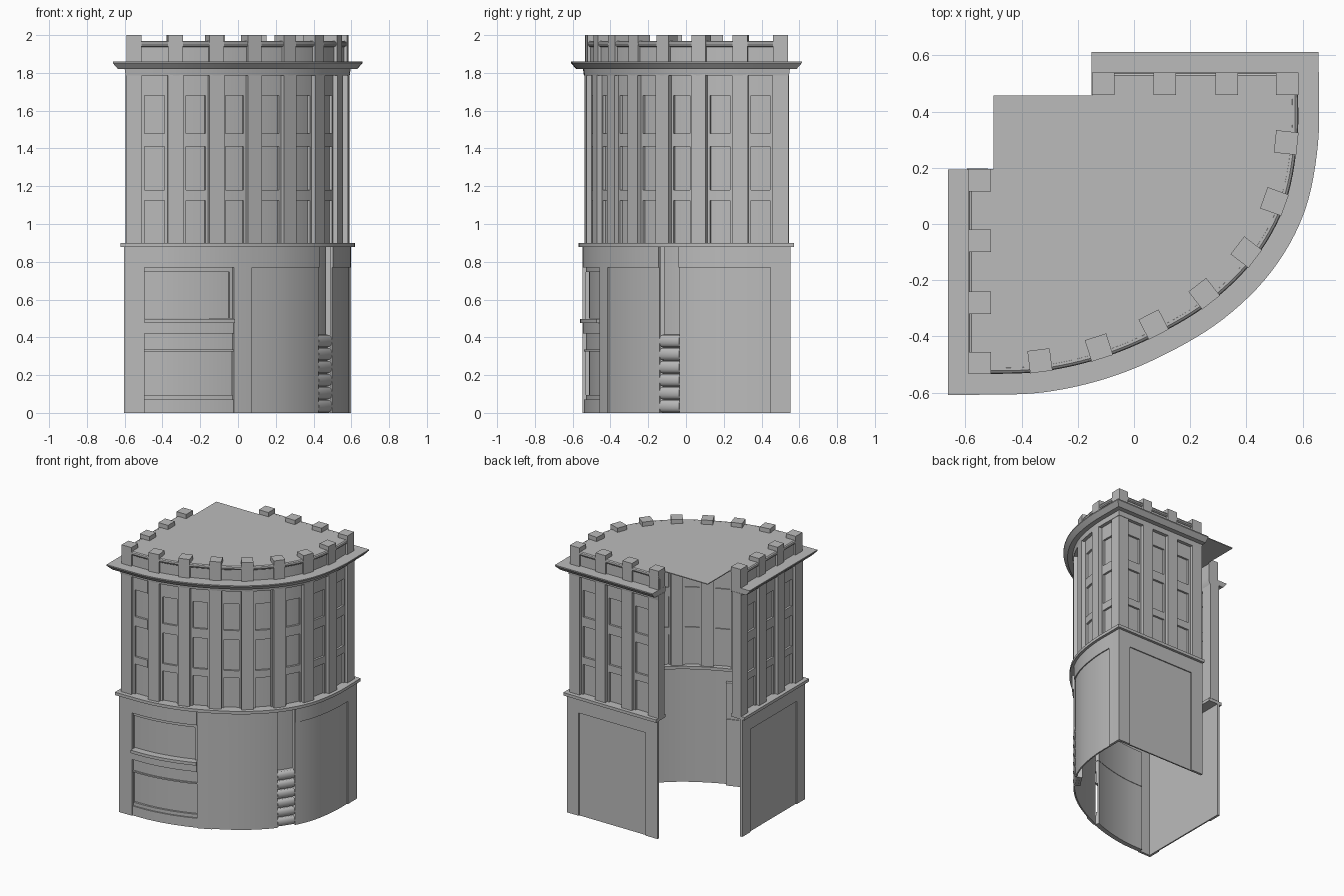
import bpy, bmesh, math
from mathutils import Vector

old = bpy.data.objects.get("Cube")
if old:
    bpy.data.objects.remove(old, do_unlink=True)

stone = bpy.data.materials.new("stone_grey")
stone.use_nodes = True
stone.diffuse_color = (0.5, 0.5, 0.5, 1)
stone.node_tree.nodes["Principled BSDF"].inputs["Base Color"].default_value = (0.5, 0.5, 0.5, 1)

# Pillar centres: side wall, round front, back wall
STATIONS = [Vector(p) for p in (
    (-.55, .155), (-.55, -.06), (-.55, -.28), (-.55, -.495),
    (-.335, -.487), (-.125, -.44), (.07, -.358), (.25, -.248), (.4, -.1),
    (.5, .08), (.542, .29), (.545, .5),
    (.33, .5), (.11, .5), (-.11, .5))]
CORNERS = (3, 11)
LAST = len(STATIONS) - 1
EXT = 0.04 / 0.216          # half a pillar, in bays
FULL = (-EXT, LAST + EXT)


def point(u):
    """Position on the wall centre line, u counted in bays."""
    i = max(0, min(LAST - 1, math.floor(u)))
    t = u - i
    b, c = STATIONS[i], STATIONS[i + 1]
    if i < CORNERS[0] or i >= CORNERS[1]:
        return b.lerp(c, t)
    a = b - Vector((.215, 0)) if i == CORNERS[0] else STATIONS[i - 1]
    d = c + Vector((0, .215)) if i == CORNERS[1] - 1 else STATIONS[i + 2]
    return 0.5 * (2 * b + (c - a) * t + (2 * a - 5 * b + 4 * c - d) * t ** 2
                  + (3 * b - a - 3 * c + d) * t ** 3)


def path(u0, u1):
    """Points and mitred outward normals along part of the wall."""
    us = [u0] + [k / 6 for k in range(math.floor(u0 * 6) + 1, math.ceil(u1 * 6))
                 if u0 + .01 < k / 6 < u1 - .01] + [u1]
    pts = [point(u) for u in us]
    edge = []
    for a, b in zip(pts, pts[1:]):
        d = (b - a).normalized()
        edge.append(Vector((d.y, -d.x)))
    normals = [edge[0]]
    for m, n in zip(edge, edge[1:]):
        normals.append((m + n) / (1 + m.dot(n)))
    return list(zip(pts, normals + [edge[-1]]))


def sweep(bm, profile, u0, u1):
    """Run a closed (offset, height) profile along the wall."""
    rings = [[bm.verts.new((*(p + n * o), z)) for o, z in profile]
             for p, n in path(u0, u1)]
    k = len(profile)
    for r, s in zip(rings, rings[1:]):
        for j in range(k):
            bm.faces.new((r[j], r[(j + 1) % k], s[(j + 1) % k], s[j]))
    bm.faces.new(rings[0])
    bm.faces.new(rings[-1][::-1])


def band(bm, inner, outer, z0, z1, u0=FULL[0], u1=FULL[1]):
    sweep(bm, [(inner, z0), (outer, z0), (outer, z1), (inner, z1)], u0, u1)


def pillar(bm, i, inner, outer, half, z0, z1):
    """Square post at a station, turned to follow the wall."""
    c = STATIONS[i]
    if i <= CORNERS[0]:
        d = Vector((0, -1))
    elif i >= CORNERS[1]:
        d = Vector((-1, 0))
    else:
        d = (point(i + .05) - point(i - .05)).normalized()
    n = Vector((d.y, -d.x))
    if i in CORNERS:
        inner, outer = -half, half
    ring = [c + d * a + n * b for a, b in
            ((-half, inner), (half, inner), (half, outer), (-half, outer))]
    low = [bm.verts.new((*p, z0)) for p in ring]
    top = [bm.verts.new((*p, z1)) for p in ring]
    bm.faces.new(low[::-1])
    bm.faces.new(top)
    for j in range(4):
        bm.faces.new((low[j], low[(j + 1) % 4], top[(j + 1) % 4], top[j]))


def finish(name, bm):
    bmesh.ops.recalc_face_normals(bm, faces=bm.faces)
    me = bpy.data.meshes.new(name)
    bm.to_mesh(me)
    bm.free()
    me.materials.append(stone)
    ob = bpy.data.objects.new(name, me)
    bpy.context.collection.objects.link(ob)
    bpy.ops.object.select_all(action='DESELECT')
    ob.select_set(True)
    bpy.context.view_layer.objects.active = ob
    bpy.ops.object.shade_smooth_by_angle(angle=math.radians(30))


# Ground floor: header, posts between the openings, recessed panels
WINDOW, PANEL, DOOR = (3.25, 5.42), (5.9, 7.93), (7.93, 8.5)
PANELS = [(.28, 2.8), PANEL, (8.5, 10.75), (11.2, 13.73)]
bm = bmesh.new()
cuts = sorted(PANELS + [WINDOW, DOOR])
start = FULL[0]
for a, b in cuts + [(FULL[1], None)]:
    if a > start + .01:
        band(bm, .035, .053, 0, .885, start, a)
    start = b
for a, b in PANELS + [WINDOW]:
    band(bm, .035, .053, .77, .885, a, b)
finish("ground_floor_frame", bm)

bm = bmesh.new()
for a, b in PANELS:
    band(bm, .035, .045, 0, .77, a, b)
finish("ground_floor_panels", bm)

# Shop window: two recessed panes with rails, sill and plinth
bm = bmesh.new()
for inner, outer, z0, z1 in ((.01, .02, .5, .77), (.01, .02, .08, .33)):
    band(bm, inner, outer, z0, z1, *WINDOW)
finish("shop_window_panes", bm)
bm = bmesh.new()
for inner, outer, z0, z1 in ((.01, .05, .42, .475), (.01, .035, .335, .42),
                             (.01, .045, .325, .335), (.01, .045, 0, .07),
                             (.01, .035, .07, .095), (.01, .035, .745, .77)):
    band(bm, inner, outer, z0, z1, *WINDOW)
band(bm, .01, .035, .5, .745, WINDOW[1] - .08, WINDOW[1])
finish("shop_window_rails", bm)
bm = bmesh.new()
band(bm, .01, .068, .475, .497, *WINDOW)
finish("shop_window_sill", bm)

# Doorway recess with a stack of rounded rolls
bm = bmesh.new()
band(bm, -.005, .01, 0, .885, *DOOR)
finish("doorway_back", bm)
bm = bmesh.new()
for k in range(6):
    arc = [(.01 + .037 * math.sin(math.pi * j / 8) ** .6,
            .035 + .069 * (k - .5 - .5 * math.cos(math.pi * j / 8)) + .035)
           for j in range(9)]
    sweep(bm, [(o, max(0, z)) for o, z in arc], *DOOR)
finish("doorway_rolls", bm)

# Ledge between the floors
bm = bmesh.new()
band(bm, -.04, .072, .878, .9)
finish("ledge", bm)

# Pillars of the upper floors and battlements above them
bm = bmesh.new()
for i in range(LAST + 1):
    pillar(bm, i, -.03, .045, .042, .9, 1.82)
finish("upper_pillars", bm)
bm = bmesh.new()
for i in range(LAST + 1):
    pillar(bm, i, -.04, .04, .04, 1.86, 2.0)
finish("battlements", bm)

# Three rows of windows in each bay
ROWS = [(.9, 1.125), (1.18, 1.41), (1.48, 1.68)]
SPANDRELS = [(1.125, 1.18), (1.41, 1.48), (1.68, 1.8)]
frame, panes = bmesh.new(), bmesh.new()
for i in range(LAST):
    a, b = i + .17, i + .83
    for u0, u1 in ((a, a + .09), (b - .09, b)):
        band(frame, -.01, .02, .9, 1.8, u0, u1)
    for z0, z1 in SPANDRELS:
        band(frame, -.01, .02, z0, z1, a + .09, b - .09)
    for z0, z1 in ROWS:
        band(panes, -.002, .005, z0, z1, a + .09, b - .09)
finish("upper_window_frames", frame)
finish("upper_window_panes", panes)

# Cornice, parapet and rounded rail
bm = bmesh.new()
sweep(bm, [(-.04, 1.82), (-.02, 1.785), (.045, 1.785), (.05, 1.82), (.085, 1.82),
           (.113, 1.852), (.113, 1.86), (-.04, 1.86)], *FULL)
finish("cornice", bm)
bm = bmesh.new()
band(bm, 0, .025, 1.86, 1.96)
finish("parapet", bm)
bm = bmesh.new()
sweep(bm, [(.023 + .016 * math.cos(math.tau * j / 10), 1.953 + .016 * math.sin(math.tau * j / 10))
           for j in range(10)], *FULL)
finish("parapet_rail", bm)

# Flat roof reaching over the open back corner
bm = bmesh.new()
outline = [p + n * .023 for p, n in path(*FULL)]
outline += [Vector(p) for p in ((-.15, .457), (-.5, .457), (-.5, .195))]
roof = bm.faces.new([bm.verts.new((*p, 1.962)) for p in outline])
ext = bmesh.ops.extrude_face_region(bm, geom=[roof])
bmesh.ops.translate(bm, vec=(0, 0, .006),
                    verts=[v for v in ext["geom"] if isinstance(v, bmesh.types.BMVert)])
finish("roof_deck", bm)
